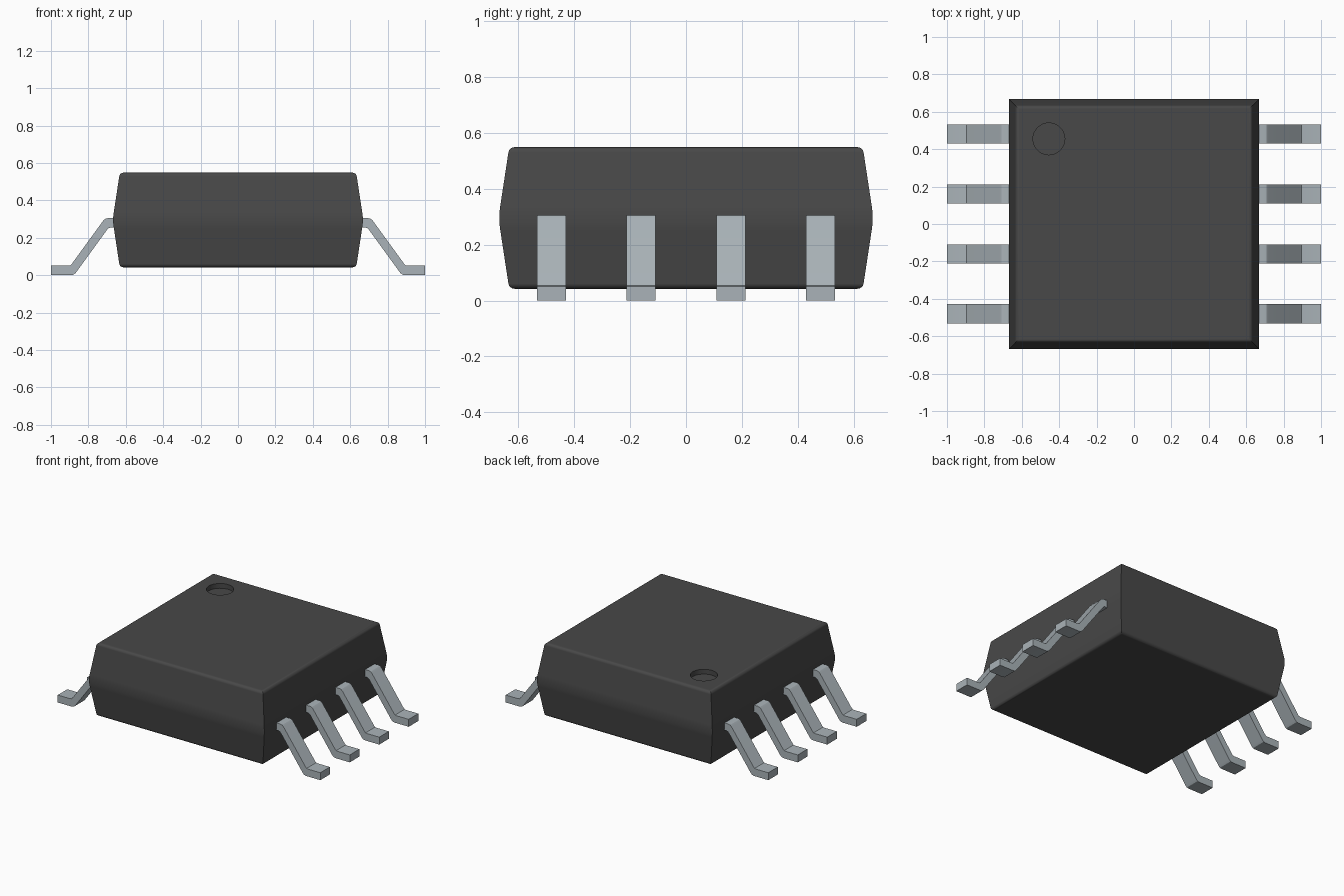
import bpy
import bmesh
import math

if "Cube" in bpy.data.objects:
    bpy.data.objects.remove(bpy.data.objects["Cube"], do_unlink=True)


def make_material(name, rgb):
    mat = bpy.data.materials.new(name)
    mat.use_nodes = True
    color = (*rgb, 1.0)
    mat.diffuse_color = color
    mat.node_tree.nodes["Principled BSDF"].inputs["Base Color"].default_value = color
    return mat


def make_object(name, bm, mat=None):
    bmesh.ops.recalc_face_normals(bm, faces=bm.faces)
    mesh = bpy.data.meshes.new(name)
    bm.to_mesh(mesh)
    bm.free()
    obj = bpy.data.objects.new(name, mesh)
    bpy.context.collection.objects.link(obj)
    if mat:
        mesh.materials.append(mat)
    return obj


def activate(obj):
    bpy.ops.object.select_all(action='DESELECT')
    obj.select_set(True)
    bpy.context.view_layer.objects.active = obj


def smooth(obj):
    activate(obj)
    bpy.ops.object.shade_smooth_by_angle(angle=math.radians(30))


black_plastic = make_material("dark grey plastic", (0.065, 0.065, 0.065))
metal = make_material("pale grey metal", (0.40, 0.45, 0.48))

# Package body: stacked squares, widest at mid height, with rounded rims
MID_Z = 0.295
upper = [(0.667, 0.018), (0.664, 0.042)]
for i in range(5):
    a = math.radians(9 + 81 * i / 4)
    upper.append((0.613 + 0.022 * math.cos(a), 0.231 + 0.022 * math.sin(a)))
profile = [(r, -z) for r, z in reversed(upper)] + upper

bm = bmesh.new()
rings = []
for r, z in profile:
    rings.append([bm.verts.new((sx * r, sy * r, MID_Z + z))
                  for sx, sy in ((-1, -1), (1, -1), (1, 1), (-1, 1))])
for low, high in zip(rings, rings[1:]):
    for i in range(4):
        j = (i + 1) % 4
        bm.faces.new((low[i], low[j], high[j], high[i]))
bm.faces.new(rings[0])
bm.faces.new(rings[-1])
body = make_object("package_body", bm, black_plastic)

# Round first-pin dimple sunk into the top
bm = bmesh.new()
bmesh.ops.create_cone(bm, cap_ends=True, segments=48, radius1=0.085,
                      radius2=0.085, depth=0.1)
bmesh.ops.translate(bm, verts=bm.verts, vec=(-0.455, 0.455, 0.565))
cutter = make_object("dimple_cutter", bm, black_plastic)
cutter.hide_render = True
cut = body.modifiers.new("dimple", 'BOOLEAN')
cut.operation = 'DIFFERENCE'
cut.solver = 'EXACT'
cut.object = cutter
activate(body)
bpy.ops.object.modifier_apply(modifier=cut.name)
bpy.data.objects.remove(cutter, do_unlink=True)
smooth(body)
weighted = body.modifiers.new("weighted_normals", 'WEIGHTED_NORMAL')
weighted.keep_sharp = True

# Bent pin outline in x and z, with eased bends
PIN_PROFILE = [
    (0.60, 0.305), (0.695, 0.305), (0.709, 0.302), (0.720, 0.292),
    (0.888, 0.061), (0.896, 0.053), (0.907, 0.051), (1.0, 0.051),
    (1.0, 0.0), (0.892, 0.0), (0.878, 0.003), (0.867, 0.013),
    (0.699, 0.244), (0.691, 0.252), (0.680, 0.255), (0.60, 0.255),
]
PIN_WIDTH = 0.104


def make_pin(name, side, y):
    bm = bmesh.new()
    face = bm.faces.new([bm.verts.new((side * x, y - PIN_WIDTH / 2, z))
                         for x, z in PIN_PROFILE])
    new = bmesh.ops.extrude_face_region(bm, geom=[face])["geom"]
    bmesh.ops.translate(bm, vec=(0, PIN_WIDTH, 0),
                        verts=[v for v in new if isinstance(v, bmesh.types.BMVert)])
    smooth(make_object(name, bm, metal))


# Four pins along each side
for side, label in ((1, "left"), (-1, "right")):
    for i in range(4):
        make_pin(f"{label}_pin_{i + 1}", side, -0.481 + i * 0.3207)
